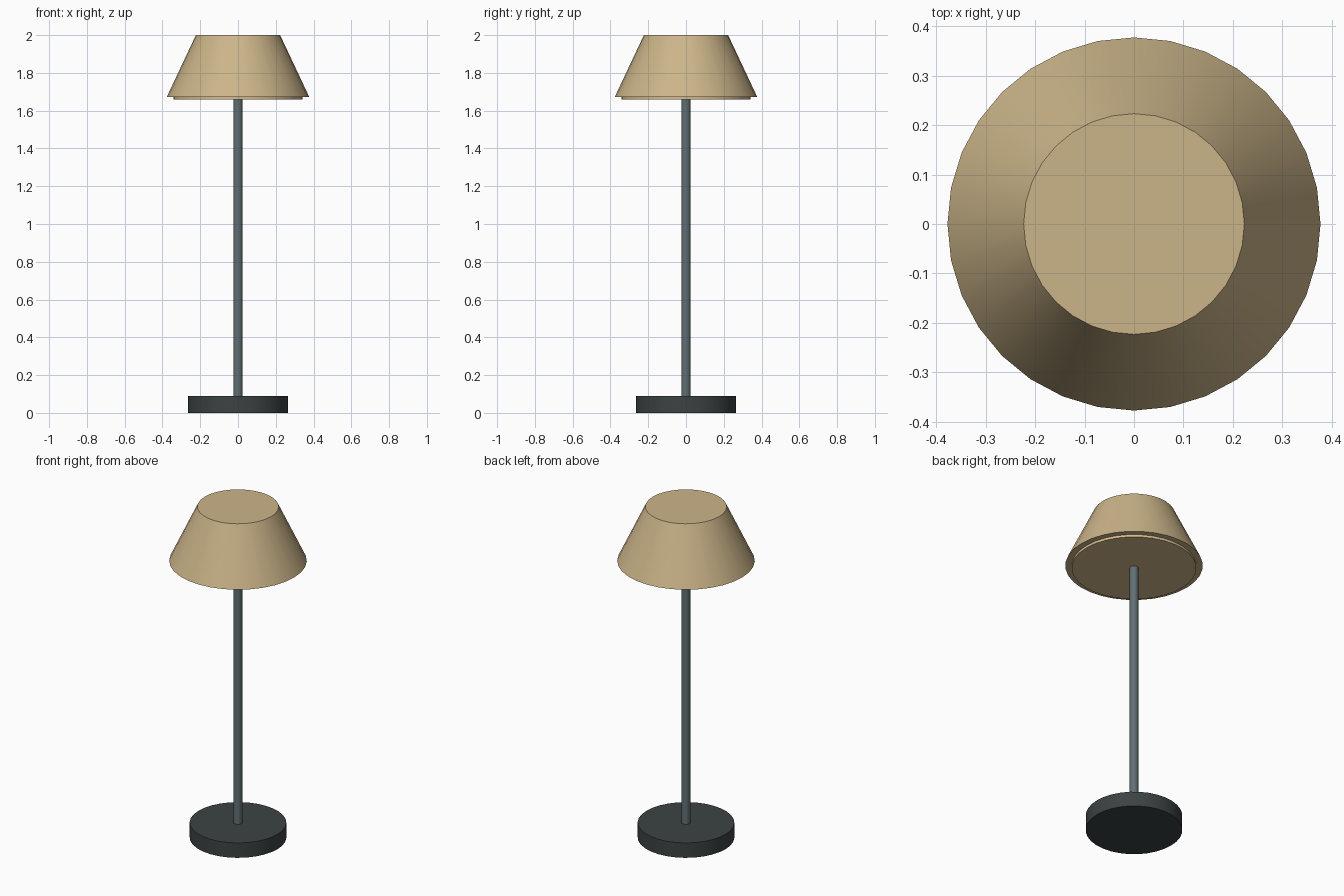
import bpy
import math

if "Cube" in bpy.data.objects:
    bpy.data.objects.remove(bpy.data.objects["Cube"])


def material(name, rgb):
    mat = bpy.data.materials.new(name)
    mat.diffuse_color = (*rgb, 1)
    mat.use_nodes = True
    mat.node_tree.nodes["Principled BSDF"].inputs["Base Color"].default_value = mat.diffuse_color
    return mat


def frustum(name, r_bottom, r_top, z0, z1, mat, sides=32):
    """Capped round part standing between heights z0 and z1."""
    bpy.ops.mesh.primitive_cone_add(vertices=sides, radius1=r_bottom, radius2=r_top,
                                    depth=z1 - z0, location=(0, 0, (z0 + z1) / 2))
    obj = bpy.context.object
    obj.name = name
    obj.data.materials.append(mat)
    bpy.ops.object.shade_smooth_by_angle(angle=math.radians(30))
    return obj


dark = material("dark_metal", (0.045, 0.055, 0.055))
steel = material("grey_metal", (0.12, 0.16, 0.175))
tan = material("tan_fabric", (0.60, 0.46, 0.25))
cream = material("warm_diffuser", (0.68, 0.50, 0.27))

# Round weighted foot
frustum("base", 0.265, 0.265, 0.0, 0.09, dark)
# Slim upright
frustum("pole", 0.024, 0.024, 0.09, 1.67, steel)
# Disc peeking out under the shade
frustum("diffuser", 0.342, 0.342, 1.658, 1.69, cream)
# Tapered shade
frustum("shade", 0.377, 0.223, 1.673, 2.0, tan)
